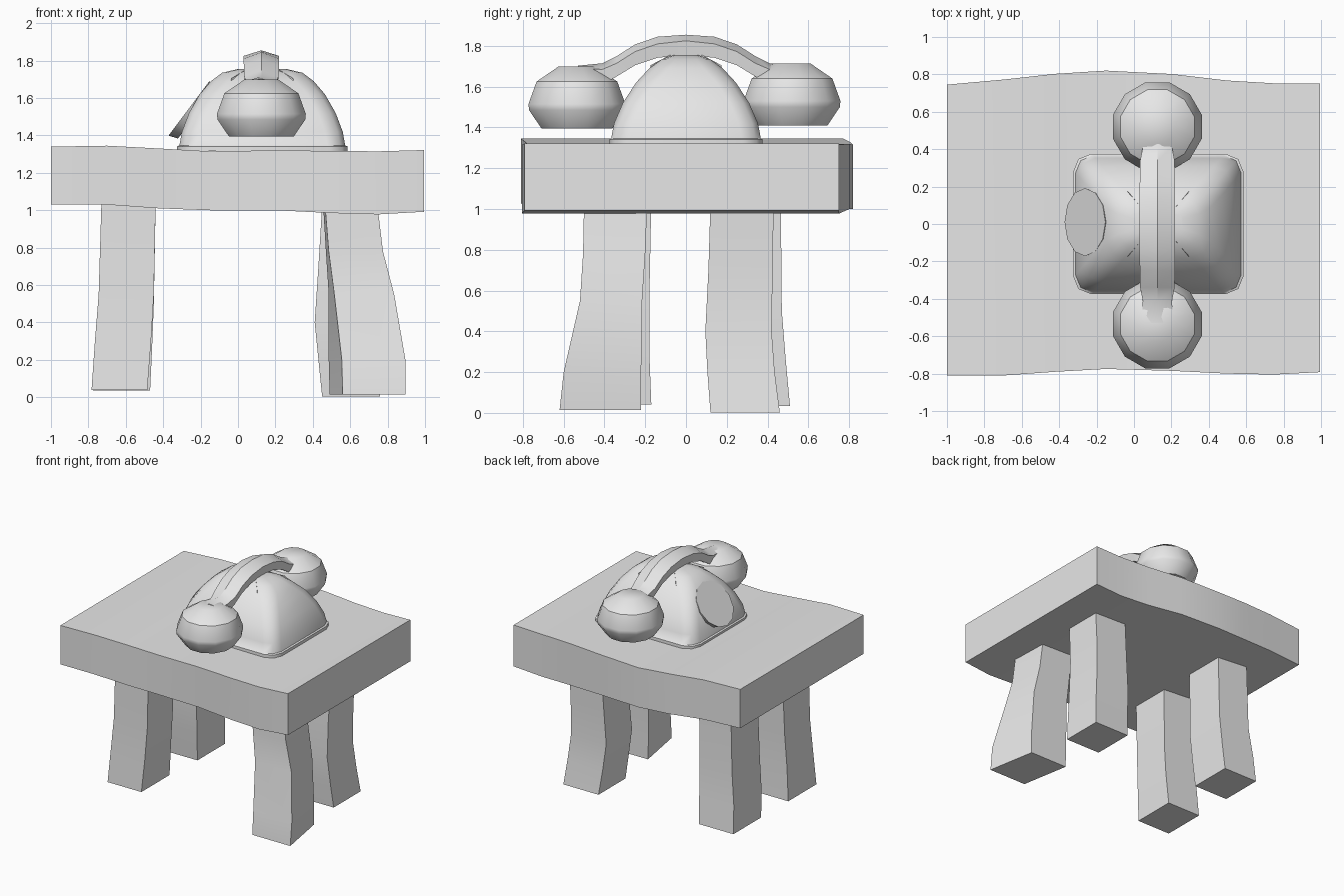
import bpy, bmesh, math
from mathutils import Vector, Matrix

if "Cube" in bpy.data.objects:
    bpy.data.objects.remove(bpy.data.objects["Cube"])

grey = bpy.data.materials.new("plain grey")
grey.diffuse_color = (0.8, 0.8, 0.8, 1)
grey.use_nodes = True
grey.node_tree.nodes["Principled BSDF"].inputs["Base Color"].default_value = grey.diffuse_color


def finish(name, bm, angle=50):
    bmesh.ops.recalc_face_normals(bm, faces=bm.faces)
    mesh = bpy.data.meshes.new(name)
    bm.to_mesh(mesh)
    bm.free()
    mesh.materials.append(grey)
    ob = bpy.data.objects.new(name, mesh)
    bpy.context.collection.objects.link(ob)
    bpy.ops.object.select_all(action='DESELECT')
    ob.select_set(True)
    bpy.context.view_layer.objects.active = ob
    bpy.ops.object.shade_smooth_by_angle(angle=math.radians(angle))
    return ob


def loft(name, rings, angle=50):
    """Skin a list of equal-length closed rings and cap both ends."""
    bm = bmesh.new()
    vs = [[bm.verts.new(p) for p in r] for r in rings]
    n = len(vs[0])
    for a, b in zip(vs, vs[1:]):
        for i in range(n):
            j = (i + 1) % n
            bm.faces.new((a[i], a[j], b[j], b[i]))
    bm.faces.new(vs[0][::-1])
    bm.faces.new(vs[-1])
    return finish(name, bm, angle)


# Wavy table top: x, front y, back y, bottom z, top z
top = [(-1, -.81, .745, 1.03, 1.34), (-.7, -.81, .772, 1.03, 1.345),
       (-.42, -.79, .803, 1.01, 1.33), (-.15, -.775, .82, 1.0, 1.315),
       (.2, -.785, .802, 1.0, 1.32), (.5, -.8, .767, .985, 1.317),
       (.75, -.805, .752, .978, 1.315), (.995, -.792, .75, .992, 1.322)]
loft("table_top", [[(x, f, lo), (x, b, lo), (x, b, hi), (x, f, hi)]
                   for x, f, b, lo, hi in top])

# Bent legs: z, left x, right x, front y, back y, forward shear in x
legs = {
    "front_right_leg": [(1.03, .455, .735, -.5, -.19, .01), (.78, .47, .76, -.505, -.2, .015),
                        (.55, .485, .805, -.52, -.215, .03), (.2, .485, .825, -.6, -.22, .07),
                        (.015, .49, .825, -.62, -.22, .07)],
    "back_right_leg": [(1.03, .45, .74, .12, .43, 0), (.7, .43, .72, .11, .425, 0),
                       (.4, .41, .72, .095, .42, 0), (.2, .43, .74, .105, .435, 0),
                       (.003, .45, .76, .12, .46, 0)],
    "front_left_leg": [(1.05, -.73, -.44, -.5, -.17, 0), (.55, -.745, -.45, -.5, -.18, 0),
                       (.3, -.765, -.465, -.51, -.18, 0), (.04, -.783, -.485, -.525, -.17, 0)],
    "back_left_leg": [(1.05, -.72, -.44, .13, .465, 0), (.5, -.735, -.45, .12, .47, 0),
                      (.25, -.765, -.46, .14, .49, 0), (.035, -.775, -.47, .16, .51, 0)],
}
for name, secs in legs.items():
    loft(name, [[(x0 + s, f, z), (x1 + s, f, z), (x1, b, z), (x0, b, z)]
                for z, x0, x1, f, b, s in secs])

CX = .13  # phone centre line


def rounded(z, hx, hy):
    """Rounded rectangle ring with three points per corner."""
    r = min(.095, hy * .55)
    pts = []
    for k, (sx, sy) in enumerate([(1, 1), (-1, 1), (-1, -1), (1, -1)]):
        for a in (0, 45, 90):
            t = math.radians(a + 90 * k)
            pts.append((CX + sx * (hx - r) + r * math.cos(t),
                        sy * (hy - r) + r * math.sin(t), z))
    return pts


# Domed telephone body with a low base lip
body = [(1.318, .455, .375), (1.342, .455, .375), (1.347, .443, .367), (1.42, .43, .353),
        (1.52, .392, .31), (1.62, .335, .245), (1.69, .275, .18), (1.735, .215, .118),
        (1.755, .13, .06)]
loft("phone_body", [rounded(*s) for s in body])

# Dial disc leaning on the left face
bm = bmesh.new()
bmesh.ops.create_cone(bm, cap_ends=True, segments=12, radius1=.165, radius2=.182, depth=.05)
normal = Vector((-.8, 0, .6))
place = Matrix.Translation(Vector((-.262, .01, 1.545)) - normal * .025)
bm.transform(place @ normal.to_track_quat('Z', 'Y').to_matrix().to_4x4())
finish("dial", bm, 30)

# Four small cradle prongs beside the handle
for sx, xn in ((-1, "left"), (1, "right")):
    for sy, yn in ((-1, "front"), (1, "back")):
        a, b = (sx * .075, sy * .07, 1.74), (sx * .165, sy * .175, 1.685)
        loft(f"cradle_{yn}_{xn}",
             [[(CX + x - .012, y, z - .05), (CX + x + .012, y, z - .05), (CX + x, y, z + .02)]
              for x, y, z in (a, b)])

# Arched handle, peaked on top: y, ridge z, shoulder z, underside z, half width
HX = .125
half = [(0, 1.855, 1.825, 1.755, .095), (.14, 1.845, 1.81, 1.742, .095),
        (.25, 1.807, 1.772, 1.705, .094), (.34, 1.75, 1.715, 1.65, .092),
        (.41, 1.715, 1.685, 1.61, .078), (.53, 1.703, 1.69, 1.62, .085)]
path = [(-y, *r) for y, *r in half[:0:-1]] + half
loft("handset_handle", [[(HX - w, y, mid), (HX, y, hi), (HX + w, y, mid),
                         (HX + w * .9, y, lo), (HX - w * .9, y, lo)]
                        for y, hi, mid, lo, w in path], 32)

# Twelve-sided ear and mouth cups
cup = [(.18, 1.395), (.243, 1.485), (.246, 1.515), (.205, 1.625), (.095, 1.698)]
for name, cy, dz in (("mouth_cup", -.535, 0), ("ear_cup", .52, .015)):
    loft(name, [[(HX + r * math.cos(math.tau * (i + .5) / 12),
                  cy + r * math.sin(math.tau * (i + .5) / 12), z + dz)
                 for i in range(12)] for r, z in cup], 35)
